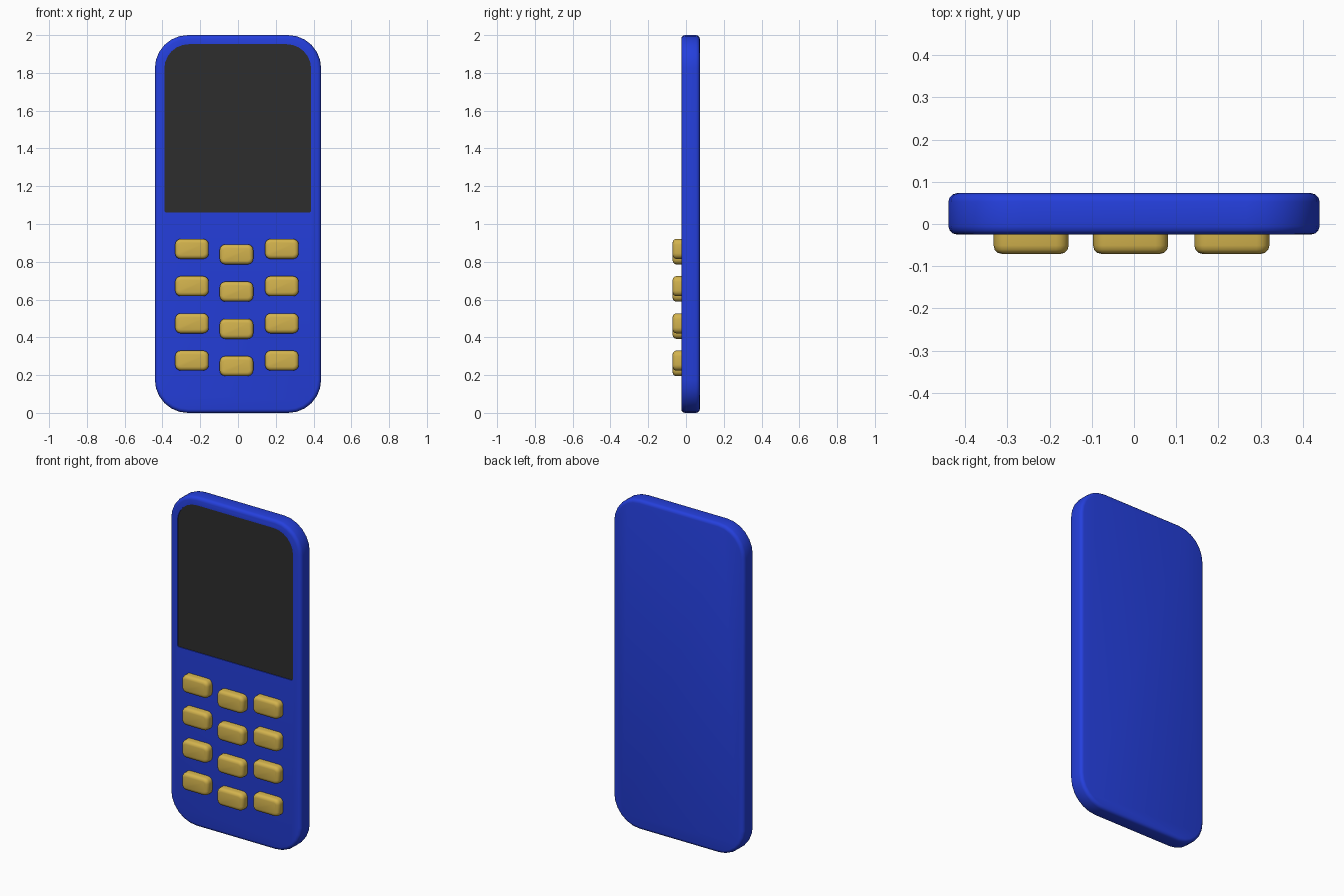
import bpy, bmesh, math
from mathutils import Vector

if "Cube" in bpy.data.objects:
    bpy.data.objects.remove(bpy.data.objects["Cube"])


def material(name, rgb):
    m = bpy.data.materials.new(name)
    m.diffuse_color = (*rgb, 1)
    m.use_nodes = True
    m.node_tree.nodes["Principled BSDF"].inputs["Base Color"].default_value = m.diffuse_color
    return m


BLUE = material("blue casing", (0.018, 0.050, 0.72))
GOLD = material("gold keys", (0.65, 0.45, 0.075))
DARK = material("dark screen", (0.027, 0.027, 0.027))


def rounded_rect(x0, x1, z0, z1, r_bottom, r_top, seg):
    """Outline points, anticlockwise seen from the front."""
    pts = []
    for cx, sx, cz, sz, r, start in ((x1, -1, z0, 1, r_bottom, -90), (x1, -1, z1, -1, r_top, 0),
                                     (x0, 1, z1, -1, r_top, 90), (x0, 1, z0, 1, r_bottom, 180)):
        for i in range(seg + 1):
            a = math.radians(start + 90 * i / seg)
            pts.append((cx + sx * r + r * math.cos(a), cz + sz * r + r * math.sin(a)))
    return pts


def slab(name, pts, y_front, y_back, mat, bevel=0.0, both=True, seg=3):
    """Extrude an outline along y and round its front (and back) rim."""
    bm = bmesh.new()
    front = bm.faces.new([bm.verts.new((x, y_front, z)) for x, z in pts])
    back_verts = [bm.verts.new((x, y_back, z)) for x, z in pts]
    back = bm.faces.new(back_verts[::-1])
    fv = list(front.verts)
    n = len(pts)
    for i in range(n):
        j = (i + 1) % n
        bm.faces.new((fv[j], fv[i], back_verts[i], back_verts[j]))
    bmesh.ops.recalc_face_normals(bm, faces=bm.faces)
    if bevel:
        rim = list(front.edges) + (list(back.edges) if both else [])
        bmesh.ops.bevel(bm, geom=rim, offset=bevel, segments=seg, profile=0.5, affect='EDGES')
    me = bpy.data.meshes.new(name)
    bm.to_mesh(me)
    bm.free()
    me.materials.append(mat)
    ob = bpy.data.objects.new(name, me)
    bpy.context.collection.objects.link(ob)
    return ob


def activate(ob):
    bpy.ops.object.select_all(action='DESELECT')
    ob.select_set(True)
    bpy.context.view_layer.objects.active = ob


def smooth(ob):
    activate(ob)
    bpy.ops.object.shade_smooth_by_angle(angle=math.radians(35))


# Casing with a shallow pocket for the screen
body = slab("casing", rounded_rect(-0.44, 0.44, 0, 2, 0.175, 0.175, 6),
            -0.025, 0.073, BLUE, bevel=0.02)
screen_outline = rounded_rect(-0.39, 0.387, 1.06, 1.952, 0.012, 0.13, 6)
cutter = slab("screen_cutter", screen_outline, -0.1, -0.015, BLUE)
cutter.hide_render = True
mod = body.modifiers.new("pocket", 'BOOLEAN')
mod.operation = 'DIFFERENCE'
mod.object = cutter
activate(body)
bpy.ops.object.modifier_apply(modifier=mod.name)
bpy.data.objects.remove(cutter)
smooth(body)

# Screen plate in the pocket
slab("screen", screen_outline, -0.0205, -0.0145, DARK)

# Keypad: three columns of four keys, middle column set lower
for col, (x, z_top) in enumerate(((-0.244, 0.868), (-0.008, 0.839), (0.232, 0.868))):
    for row in range(4):
        z = z_top - 0.197 * row
        key = slab(f"key_{row + 1}_{col + 1}",
                   rounded_rect(x - 0.089, x + 0.089, z - 0.053, z + 0.053, 0.03, 0.03, 4),
                   -0.071, -0.015, GOLD, bevel=0.02, both=False)
        smooth(key)
